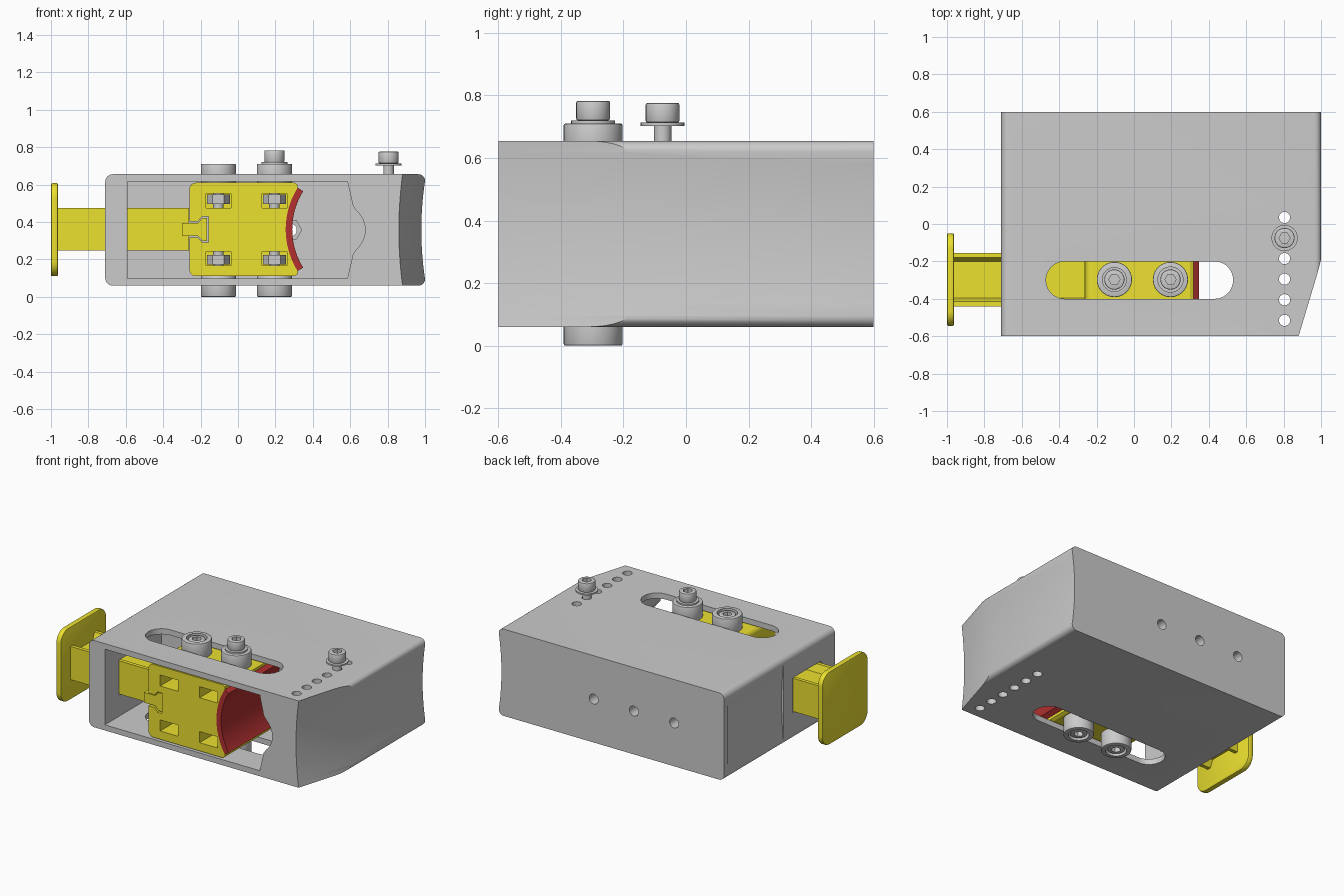
import bpy, bmesh
from math import sin, cos, pi, radians

if "Cube" in bpy.data.objects:
    bpy.data.objects.remove(bpy.data.objects["Cube"])

def mat(name, c):
    m = bpy.data.materials.new(name)
    m.diffuse_color = (*c, 1)
    m.use_nodes = True
    m.node_tree.nodes["Principled BSDF"].inputs["Base Color"].default_value = m.diffuse_color
    return m

YELLOW = mat("yellow", (0.84, 0.75, 0.03))
RED = mat("red", (0.45, 0.03, 0.03))

def loft(name, sections, material=None):
    """Solid through equal-length 3D point rings."""
    bm = bmesh.new()
    rings = [[bm.verts.new(p) for p in s] for s in sections]
    n = len(rings[0])
    for a, b in zip(rings, rings[1:]):
        for i in range(n):
            bm.faces.new((a[i], a[(i + 1) % n], b[(i + 1) % n], b[i]))
    bm.faces.new(rings[0])
    bm.faces.new(rings[-1])
    bmesh.ops.recalc_face_normals(bm, faces=bm.faces)
    me = bpy.data.meshes.new(name)
    bm.to_mesh(me)
    bm.free()
    ob = bpy.data.objects.new(name, me)
    bpy.context.collection.objects.link(ob)
    if material:
        me.materials.append(material)
    return ob

def prism(name, pts, axis, a, b, material=None):
    place = {'x': lambda p, t: (t, p[0], p[1]),
             'y': lambda p, t: (p[0], t, p[1]),
             'z': lambda p, t: (p[0], p[1], t)}[axis]
    return loft(name, [[place(p, t) for p in pts] for t in (a, b)], material)

def arc(cx, cy, r, a0, a1, n):
    return [(cx + r * cos(radians(a0 + (a1 - a0) * i / n)),
             cy + r * sin(radians(a0 + (a1 - a0) * i / n))) for i in range(n + 1)]

def circle(cx, cy, r, n=32):
    return arc(cx, cy, r, 0, 360, n)[:-1]

def rect(x0, x1, y0, y1, r=0.0, n=6):
    if not r:
        return [(x0, y0), (x1, y0), (x1, y1), (x0, y1)]
    return (arc(x1 - r, y0 + r, r, -90, 0, n) + arc(x1 - r, y1 - r, r, 0, 90, n)
            + arc(x0 + r, y1 - r, r, 90, 180, n) + arc(x0 + r, y0 + r, r, 180, 270, n))

def active(ob):
    bpy.ops.object.select_all(action='DESELECT')
    ob.select_set(True)
    bpy.context.view_layer.objects.active = ob

def cut(ob, *cutters):
    active(ob)
    for c in cutters:
        m = ob.modifiers.new("cut", 'BOOLEAN')
        m.operation, m.solver, m.object = 'DIFFERENCE', 'EXACT', c
        bpy.ops.object.modifier_apply(modifier=m.name)
        bpy.data.objects.remove(c)
    return ob

def edge_bevel(ob, w):
    active(ob)
    m = ob.modifiers.new("bevel", 'BEVEL')
    m.width, m.segments, m.limit_method, m.angle_limit = w, 2, 'ANGLE', radians(50)
    bpy.ops.object.modifier_apply(modifier=m.name)

MID = 0.357
def hollow(x, z, depth):
    return x - depth * max(0, 1 - ((z - MID) / 0.298) ** 2)

# housing: rounded section with a hollowed right side
zs = [0.06 + 0.595 * i / 16 for i in range(17)]
outer = (arc(-0.67, 0.10, 0.04, 180, 270, 6) + arc(0.965, 0.095, 0.035, 270, 360, 6)
         + [(1 - 0.02 * (1 - ((z - MID) / 0.262) ** 2), z) for z in zs[2:-2]]
         + arc(0.965, 0.62, 0.035, 0, 90, 6) + arc(-0.67, 0.615, 0.04, 90, 180, 6))
housing = prism("housing", outer, 'y', -0.6, 0.6)

# slanted hollow cut at the front right
zc = [-0.1] + zs + [0.9]
slant = loft("slant_cut", [[(1.4, y, -0.1)] + [(hollow(x, z, 0.02), y, z) for z in zc] + [(1.4, y, 0.9)]
                           for x, y in ((0.85, -0.7), (1.09, 0.1))])
# front cavity with bulged right wall
cav = ([(-0.59, 0.617), (-0.59, 0.098), (0.585, 0.098), (0.615, 0.23)]
       + arc(0.545, MID, 0.135, -48, 48, 12) + [(0.615, 0.484), (0.585, 0.617)])
cavity = prism("cavity_cut", cav, 'y', -0.7, 0.015)
slot = prism("slot_cut", rect(-0.47, 0.53, -0.4, -0.2, 0.0999, 12), 'z', -0.1, 0.8)
rod_hole = prism("rod_hole_cut", rect(-0.448, -0.147, 0.242, 0.483), 'x', -0.8, -0.5)
panel = prism("panel_cut", [(-0.8, 0.06)] + [(-hollow(0.715, z, 0.018), z) for z in zs] + [(-0.8, 0.655)],
              'y', -0.04, 0.56)
cut(housing, slant, cavity, slot, rod_hole, panel)
SCREW_Y = [0.035 - 0.11 * i for i in range(6)]
cut(housing, *[prism("hole_cut", circle(0.805, y, 0.03, 24), 'z', -0.1, 0.8) for y in SCREW_Y])
for x in (-0.33, -0.025, 0.28):
    cut(housing, prism("back_hole_cut", circle(x, MID, 0.034, 24), 'y', -0.02, 0.7),
        prism("hex_cut", circle(x, MID, 0.06, 6), 'y', -0.05, 0.06))

# sliding clamp block: notch on the left, arc seat on the right
C = 0.675
def notch(g):
    return [(-0.26, 0.36 + 0.035 + g), (-0.215, 0.36 + 0.035 + g), (-0.19, 0.36 + 0.062 + g),
            (-0.165 + g, 0.36 + 0.062 + g)]
def flip(pts):
    return [(x, 0.72 - z) for x, z in reversed(pts)]
body = (arc(-0.225, 0.145, 0.035, 180, 270, 6) + [(0.30, 0.11), (0.318, 0.12)]
        + arc(C, 0.36, 0.42, 212, 148, 24) + [(0.318, 0.60), (0.30, 0.61)]
        + arc(-0.225, 0.575, 0.035, 90, 180, 6) + notch(0.008) + flip(notch(0.008)))
block = prism("clamp_block", body, 'y', -0.598, 0.0, YELLOW)
BOLT_X = (-0.105, 0.195)
for x in BOLT_X:
    for z in (0.513, 0.205):
        cut(block, prism("pocket_cut", rect(x - 0.067, x + 0.067, z - 0.038, z + 0.038), 'y', -0.7, -0.22))

# red pad lining the arc seat
pad = prism("grip_pad", arc(C, 0.36, 0.42, 212, 148, 24) + arc(C, 0.36, 0.385, 148, 212, 24),
            'y', -0.598, 0.0, RED)

# push rod: channelled bar, dovetail tongue and end plate
half = [(-0.44, 0.475), (-0.415, 0.475), (-0.395, 0.425), (-0.2, 0.425), (-0.18, 0.475), (-0.155, 0.475)]
rod = prism("push_rod", half + flip([(y, z - 0.0025) for y, z in half]), 'x', -0.965, -0.262, YELLOW)
tongue = prism("rod_tongue", [(-0.30, 0.395)] + notch(0)[1:] + flip(notch(0)[1:]) + [(-0.30, 0.325)],
               'y', -0.59, -0.01, YELLOW)
plate = prism("push_plate", rect(-0.545, -0.05, 0.11, 0.608, 0.08, 8), 'x', -1.0, -0.962, YELLOW)
edge_bevel(plate, 0.008)

# screws: socket head, washer and shank along +z or -z
def screw(name, x, y, z, s, length, washer=True, head=0.063):
    if washer:
        prism(name + "_washer", circle(x, y, 0.07), 'z', z - s * 0.01, z)
    h = prism(name + "_head", circle(x, y, 0.054), 'z', z, z + s * head)
    edge_bevel(h, 0.006)
    cut(h, prism("socket_cut", circle(x, y, 0.03, 6), 'z', z + s * 0.025, z + s * 0.1))
    prism(name + "_shank", circle(x, y, 0.028, 24), 'z', z, z - s * length)

def bushing(name, x, z_in, z_out):
    ring = prism(name, circle(x, -0.297, 0.094, 40), 'z', z_in, z_out)
    edge_bevel(ring, 0.005)
    s = 1 if z_out > z_in else -1
    cut(ring, prism("bore_cut", circle(x, -0.297, 0.064), 'z', z_out - s * 0.075, z_out + s * 0.1))

screw("stop_screw", 0.805, SCREW_Y[1], 0.713, 1, 0.45)
for i, x in enumerate(BOLT_X):
    bushing(f"upper_bushing_{i}", x, 0.605, 0.71)
    bushing(f"lower_bushing_{i}", x, 0.115, 0.0)
    if i:
        screw("upper_bolt_1", x, -0.297, 0.72, 1, 0.25)
    else:
        screw("upper_bolt_0", x, -0.297, 0.64, 1, 0.17, False)
    screw(f"lower_bolt_{i}", x, -0.297, 0.07, -1, 0.18, False)
    for j, z in enumerate((0.522, 0.198)):
        prism(f"nut_{i}_{j}", circle(x, -0.297, 0.062, 6), 'z', z - 0.025, z + 0.025)

# smooth the curved surfaces, keep edges sharp
bpy.ops.object.select_all(action='SELECT')
bpy.context.view_layer.objects.active = housing
bpy.ops.object.shade_smooth_by_angle(angle=radians(28))
